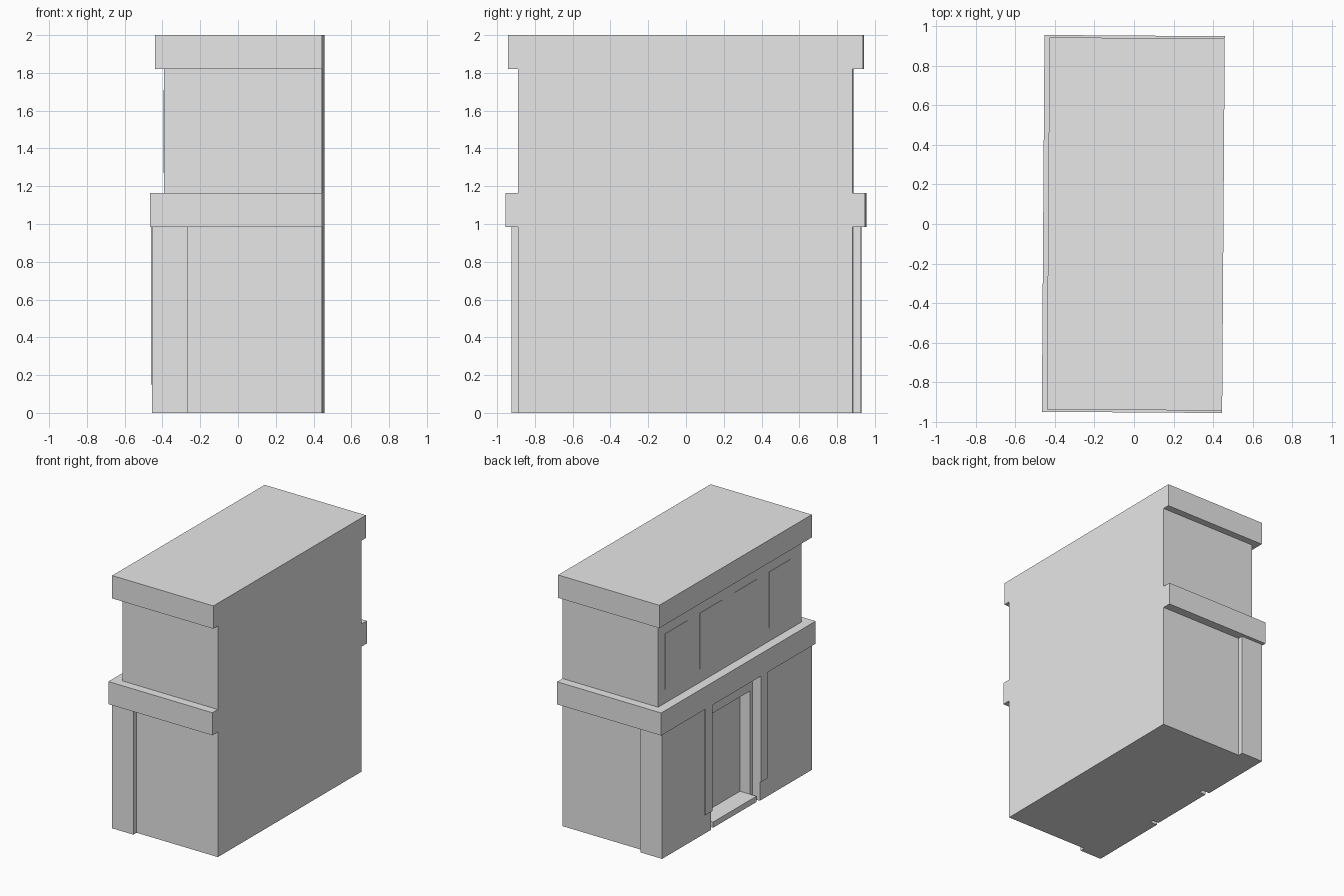
import bpy, math
from mathutils import Matrix

if "Cube" in bpy.data.objects:
    bpy.data.objects.remove(bpy.data.objects["Cube"], do_unlink=True)

# One plain stone colour
stone = bpy.data.materials.new("grey_stone")
stone.use_nodes = True
STONE = (0.8, 0.8, 0.8, 1)
stone.diffuse_color = STONE
stone.node_tree.nodes["Principled BSDF"].inputs["Base Color"].default_value = STONE

# The whole building is turned very slightly about z
TURN = Matrix.Rotation(math.radians(-0.4), 4, "Z")
WALL = 0.452      # plain party wall
FACE = -0.385     # shop side of the main body
CLAD = -0.448     # outer face of the ground floor cladding


def prism(name, outline, z0, z1):
    """Extrude a counter-clockwise plan outline from z0 to z1."""
    n = len(outline)
    verts = [TURN @ Matrix.Translation((x, y, z)).translation
             for z in (z0, z1) for x, y in outline]
    faces = [list(reversed(range(n))), list(range(n, 2 * n))]
    faces += [(i, (i + 1) % n, (i + 1) % n + n, i + n) for i in range(n)]
    mesh = bpy.data.meshes.new(name)
    mesh.from_pydata(verts, [], faces)
    mesh.materials.append(stone)
    obj = bpy.data.objects.new(name, mesh)
    bpy.context.collection.objects.link(obj)
    return obj


def box(name, x, y, z):
    return prism(name, [(x[0], y[0]), (x[1], y[0]), (x[1], y[1]), (x[0], y[1])], *z)


# Main body with the recessed doorway
body = box("main_body", (FACE, WALL), (-0.885, 0.885), (0, 1.9))
cutter = box("doorway_cutter", (FACE - 0.1, -0.295), (-0.25, 0.285), (0.045, 0.86))
cutter.hide_render = True
cutter.hide_viewport = True
cut = body.modifiers.new("doorway", "BOOLEAN")
cut.operation = "DIFFERENCE"
cut.solver = "EXACT"
cut.object = cutter

# Door step
box("door_step", (-0.44, FACE), (-0.25, 0.285), (0, 0.045))

# Ground floor cladding wrapping both corners, with a pilaster by the door
for side, name, inner in ((-1, "front", -0.28), (1, "back", 0.32)):
    plan = [(CLAD, inner), (CLAD, side * 0.925), (-0.26, side * 0.925),
            (-0.26, side * 0.885), (FACE, side * 0.885), (FACE, inner)]
    if side > 0:
        plan.reverse()
    prism(name + "_cladding", plan, 0, 0.985)
    ys = sorted((inner, inner + side * 0.085))
    box(name + "_pilaster", (-0.459, CLAD), ys, (0.15, 0.985))

# String course and roof cornice, flush with the party wall
box("string_course", (-0.459, WALL), (-0.952, 0.952), (0.985, 1.163))
box("roof_cornice", (-0.434, WALL), (-0.94, 0.94), (1.82, 2.0))

# Thin upper window panels
for i in range(4):
    y = 0.665 - 0.427 * i
    box(f"upper_window_{i + 1}", (FACE - 0.003, FACE), (y - 0.135, y + 0.135), (1.27, 1.71))
